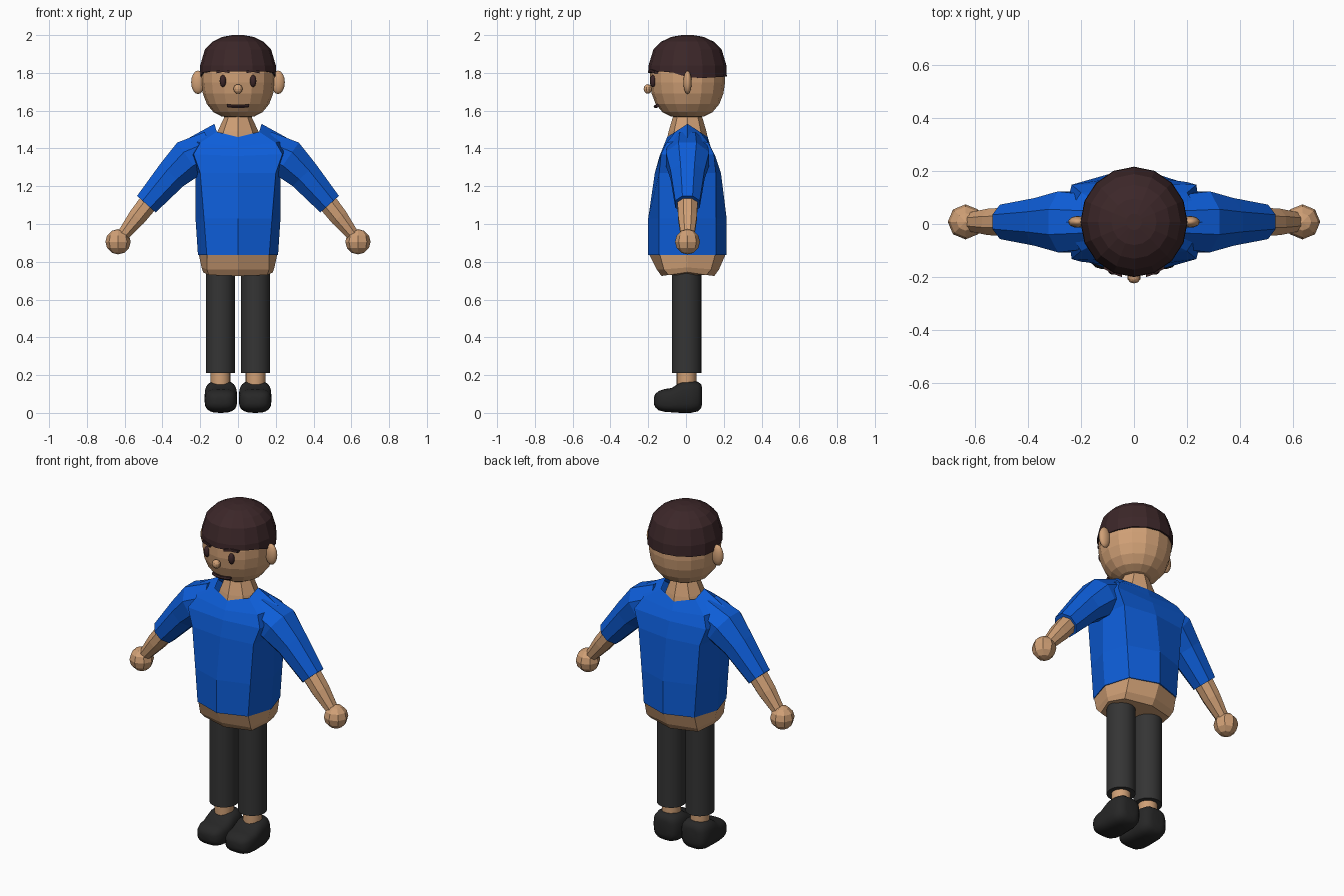
import bpy, bmesh
from math import sin, cos, pi, copysign
from mathutils import Matrix, Vector

if "Cube" in bpy.data.objects:
    bpy.data.objects.remove(bpy.data.objects["Cube"])


def mat(name, r, g, b):
    m = bpy.data.materials.new(name)
    m.diffuse_color = (r, g, b, 1)
    m.use_nodes = True
    m.node_tree.nodes["Principled BSDF"].inputs["Base Color"].default_value = m.diffuse_color
    return m


SKIN = mat("skin", 0.63, 0.35, 0.18)
BLUE = mat("blue_cloth", 0.004, 0.11, 0.69)
DARK = mat("dark_cloth", 0.035, 0.035, 0.035)
SHOE = mat("shoe_dark", 0.02, 0.02, 0.02)
HAIR = mat("hair_brown", 0.045, 0.02, 0.022)
YC = 0.008  # body centre in depth


def finish(bm, name, material, smooth=False, mirror=False):
    bmesh.ops.recalc_face_normals(bm, faces=bm.faces)
    me = bpy.data.meshes.new(name)
    bm.to_mesh(me)
    bm.free()
    ob = bpy.data.objects.new(name, me)
    bpy.context.collection.objects.link(ob)
    me.materials.append(material)
    if mirror:
        ob.modifiers.new("mirror", 'MIRROR').use_clip = False
    if smooth:
        bpy.ops.object.select_all(action='DESELECT')
        ob.select_set(True)
        bpy.context.view_layer.objects.active = ob
        bpy.ops.object.shade_smooth_by_angle(angle=0.7)
    return ob


def loft(name, rings, material, caps=(True, True), **kw):
    bm = bmesh.new()
    vs = [[bm.verts.new(p) for p in r] for r in rings]
    n = len(vs[0])
    for a, b in zip(vs, vs[1:]):
        for i in range(n):
            bm.faces.new((a[i], a[(i + 1) % n], b[(i + 1) % n], b[i]))
    for ring, cap in zip((vs[0], vs[-1]), caps):
        if cap:
            bm.faces.new(ring)
    return finish(bm, name, material, **kw)


def ellipsoid(name, centre, radii, material, seg=16, rings=8, **kw):
    bm = bmesh.new()
    bmesh.ops.create_uvsphere(bm, u_segments=seg, v_segments=rings, radius=1,
                              matrix=Matrix.Translation(centre) @ Matrix.Diagonal((*radii, 1)))
    return finish(bm, name, material, **kw)


def circle(z, rx, ry, n, x=0, y=YC):
    return [(x + rx * cos(2 * pi * i / n), y + ry * sin(2 * pi * i / n), z) for i in range(n)]


def body_ring(zf, zd, zs, fy, by, dx, dy, sx):
    # eight-sided torso section: front, diagonals, sides, back
    return [(0, -fy, zf), (dx, YC - dy, zd), (sx, YC, zs), (dx, YC + dy, zd),
            (0, by, zf), (-dx, YC + dy, zd), (-sx, YC, zs), (-dx, YC - dy, zd)]


def arm_ring(x, z, tx, tz, h, w, n=8):
    # section across a limb running along (tx, tz)
    u = Vector((-tz, 0, tx)).normalized()
    return [Vector((x, YC, z)) + u * h * cos(2 * pi * (i + .5) / n) * 1.08
            + Vector((0, w * 1.08 * sin(2 * pi * (i + .5) / n), 0)) for i in range(n)]


# Shirt body
loft("shirt_body", [
    body_ring(.835, .835, .835, .2, .215, .165, .15, .212),
    body_ring(1.03, 1.03, 1.03, .2, .215, .18, .15, .225),
    body_ring(1.27, 1.27, 1.27, .165, .185, .2, .15, .225),
    body_ring(1.36, 1.37, 1.36, .14, .155, .235, .14, .255),
    body_ring(1.41, 1.43, 1.45, .12, .13, .2, .11, .27),
    body_ring(1.46, 1.488, 1.53, .1, .115, .112, .065, .125)],
    BLUE, caps=(True, False))

# Sleeves
loft("sleeves", [
    arm_ring(.14, 1.40, .6, -.25, .095, .10),
    arm_ring(.262, 1.345, .6, -.42, .105, .115),
    arm_ring(.35, 1.26, .6, -.62, .085, .09),
    arm_ring(.485, 1.105, .6, -.67, .066, .065)], BLUE, mirror=True)

# Forearms and hands
loft("forearms", [
    arm_ring(.46, 1.13, .6, -.72, .052, .054),
    arm_ring(.535, 1.035, .6, -.78, .048, .05),
    arm_ring(.61, .94, .6, -.78, .032, .036)], SKIN, mirror=True)
ellipsoid("hands", (.635, YC, .906), (.067, .066, .067), SKIN, 8, 6, mirror=True)

# Hips below the shirt
loft("hips", [
    body_ring(.725, .73, .745, .13, .15, .155, .1, .185),
    body_ring(.76, .76, .77, .155, .175, .165, .125, .193),
    body_ring(.84, .84, .84, .195, .21, .163, .147, .208)], SKIN)

# Neck
loft("neck", [circle(1.42, .13, .115, 8), circle(1.49, .108, .1, 8),
              circle(1.565, .073, .078, 8), circle(1.61, .07, .075, 8)], SKIN)

# Head
HEAD = [(.045, 1.563), (.088, 1.57), (.13, 1.592), (.165, 1.635), (.186, 1.69),
        (.195, 1.75), (.195, 1.80), (.178, 1.88), (.125, 1.95), (.05, 1.98)]
loft("head", [circle(z, r, r * 1.02, 16) for r, z in HEAD], SKIN)


# Hair cap with a lower edge at the sides and back
def hair_edge(p):
    s = p[1] / .2
    return 1.808 - .038 * min(1, max(0, (s + .45) / .6)) + .012 * max(0, s - .2)


def hair_rim(r):
    return [(x, y, hair_edge((x, y))) for x, y, z in circle(0, r, r * 1.03, 16)]


loft("hair", [hair_rim(.188), hair_rim(.202)] +
     [circle(z, r, r * 1.03, 16) for r, z in
      [(.2, 1.84), (.175, 1.925), (.135, 1.965), (.085, 1.99), (.03, 2.0)]],
     HAIR, caps=(False, True))

# Face
ellipsoid("ears", (.212, .008, 1.75), (.036, .022, .062), SKIN, smooth=True, mirror=True)
ellipsoid("nose", (0, -.202, 1.715), (.025, .022, .025), SKIN, 10, 8)
ellipsoid("eyes", (.08, -.175, 1.757), (.017, .016, .032), HAIR, smooth=True, mirror=True)
loft("eyebrows", [[(x, y + dy, z + dz) for dy, dz in
                   ((-.012, -.007), (.012, -.007), (.012, .007), (-.012, .007))]
                  for x, y, z in ((.045, -.188, 1.806), (.08, -.176, 1.812), (.115, -.156, 1.804))],
     HAIR, mirror=True)
loft("mouth", [[(x, -(.162 ** 2 - x * x) ** .5 + .009 * cos(a * pi / 3),
                 1.621 + 1.6 * x * x + .009 * sin(a * pi / 3)) for a in range(6)]
               for x in (-.058, -.03, 0, .03, .058)], HAIR)

# Trouser legs and ankles
loft("trouser_legs", [circle(z, .077, .078, 32, .093, .003) for z in (.21, .76)],
     DARK, smooth=True, mirror=True)
loft("ankles", [circle(z, .052, .052, 24, .093, .003) for z in (.12, .25)],
     SKIN, smooth=True, mirror=True)

# Shoes: rounded sections from heel to toe (y, bottom, top, half width)
SHOES = [(.086, .05, .13, .035), (.08, .025, .152, .06), (.062, .008, .165, .077),
         (.025, 0, .17, .085), (-.02, 0, .167, .086), (-.045, .001, .152, .086),
         (-.075, .003, .132, .086), (-.115, .006, .126, .083), (-.145, .014, .115, .073),
         (-.163, .03, .1, .055), (-.17, .048, .083, .03)]


def rounded(t):
    return copysign(abs(t) ** .65, t)


loft("shoes", [[(.091 + w * rounded(cos(i * pi / 12)), y,
                 (a + b) / 2 + (b - a) / 2 * rounded(sin(i * pi / 12))) for i in range(24)]
               for y, a, b, w in SHOES], SHOE, smooth=True, mirror=True)
